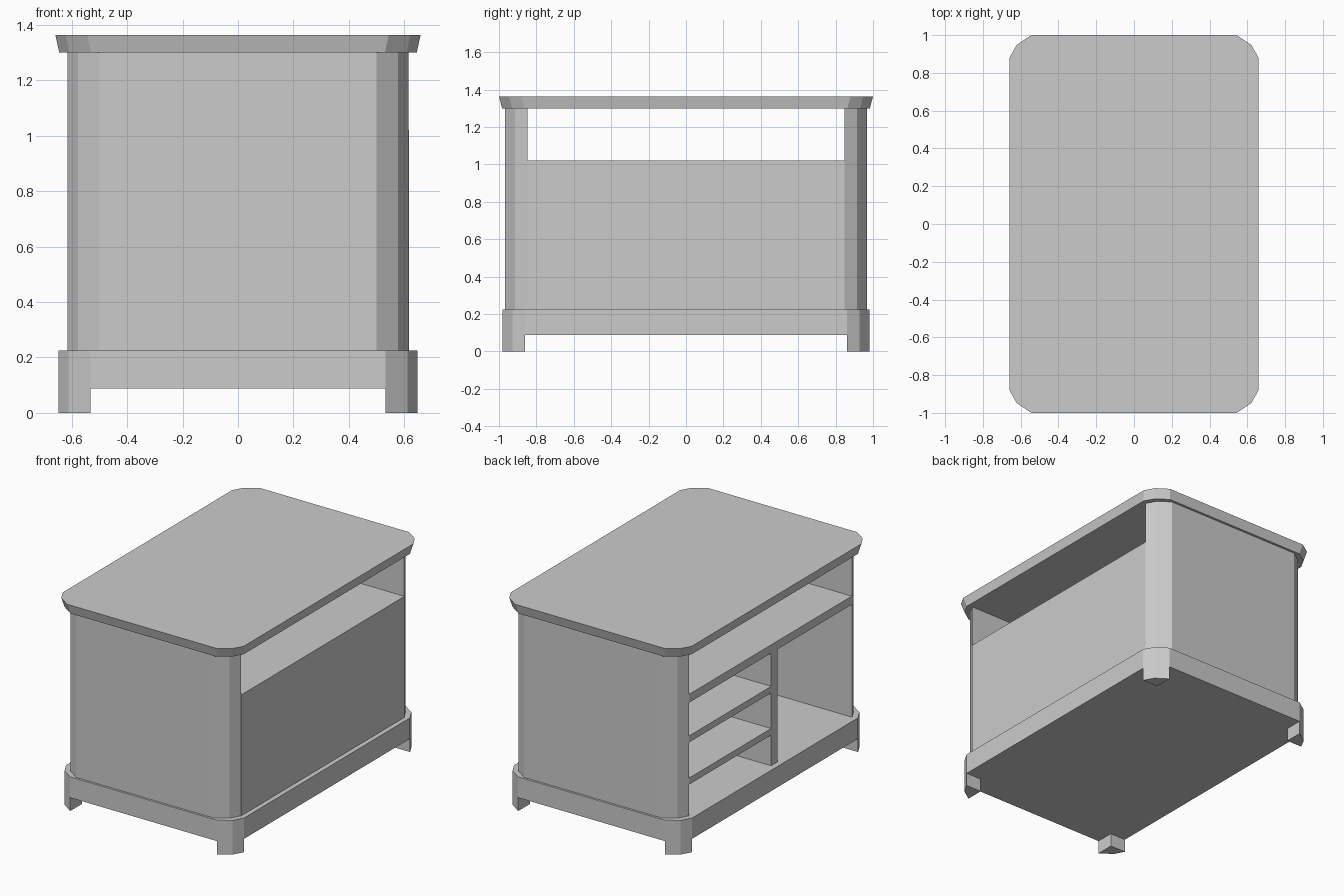
import bpy, bmesh

if "Cube" in bpy.data.objects:
    bpy.data.objects.remove(bpy.data.objects["Cube"])


def loft(name, bottom, top, z0, z1):
    """Closed solid between two matching outlines at heights z0 and z1."""
    bm = bmesh.new()
    lo = [bm.verts.new((x, y, z0)) for x, y in bottom]
    hi = [bm.verts.new((x, y, z1)) for x, y in top]
    bm.faces.new(lo)
    bm.faces.new(hi)
    n = len(lo)
    for i in range(n):
        j = (i + 1) % n
        bm.faces.new((lo[i], lo[j], hi[j], hi[i]))
    bmesh.ops.recalc_face_normals(bm, faces=bm.faces[:])
    mesh = bpy.data.meshes.new(name)
    bm.to_mesh(mesh)
    bm.free()
    obj = bpy.data.objects.new(name, mesh)
    bpy.context.collection.objects.link(obj)
    return obj


def box(name, x0, x1, y0, y1, z0, z1):
    pts = [(x0, y0), (x1, y0), (x1, y1), (x0, y1)]
    return loft(name, pts, pts, z0, z1)


def corner(hx, hy):
    """Faceted corner of three points, in the +x +y quadrant."""
    return [(hx, hy - 0.12), (hx - 0.037, hy - 0.053), (hx - 0.115, hy)]


def outline(hx, hy):
    """Rectangle with four faceted corners."""
    c = corner(hx, hy)
    right = [(x, -y) for x, y in reversed(c)] + c
    return right + [(-x, y) for x, y in reversed(right)]


BASE_Z, SHELF_Z, TOP_Z = 0.225, 1.02, 1.30
BASE = (0.648, 0.981)
BODY = (0.615, 0.967)
INNER_Y = BODY[1] - 0.12

# Plinth and four corner feet
loft("plinth", outline(*BASE), outline(*BASE), 0.088, BASE_Z)
foot = corner(*BASE) + [(BASE[0] - 0.115, BASE[1] - 0.12)]
for sx, side in ((1, "right"), (-1, "left")):
    for sy, end in ((-1, "front"), (1, "back")):
        pts = [(sx * x, sy * y) for x, y in foot]
        loft(f"{end}_{side}_foot", pts, pts, 0, 0.088)

# Thick end walls with faceted outer corners
c = corner(*BODY)
wall = c + [(-x, y) for x, y in reversed(c)]
for sy, end in ((-1, "front"), (1, "back")):
    pts = [(x, sy * y) for x, y in wall]
    loft(f"{end}_end_wall", pts, pts, BASE_Z, TOP_Z)

# Closing panel on the right side
box("side_panel", 0.577, 0.617, -INNER_Y, INNER_Y, BASE_Z, SHELF_Z)

# Full-length shelf, divider, and two short shelves
box("upper_shelf", -0.612, 0.577, -INNER_Y, INNER_Y, 0.965, SHELF_Z)
box("divider", -0.612, 0.577, -0.075, -0.01, BASE_Z, 0.965)
for i, z in enumerate((0.47, 0.747)):
    box(f"short_shelf_{i + 1}", -0.612, 0.577, -0.01, INNER_Y, z - 0.043, z)

# Table top flaring outward
loft("table_top", outline(0.645, 0.983), outline(0.659, 1.0), TOP_Z, 1.364)
